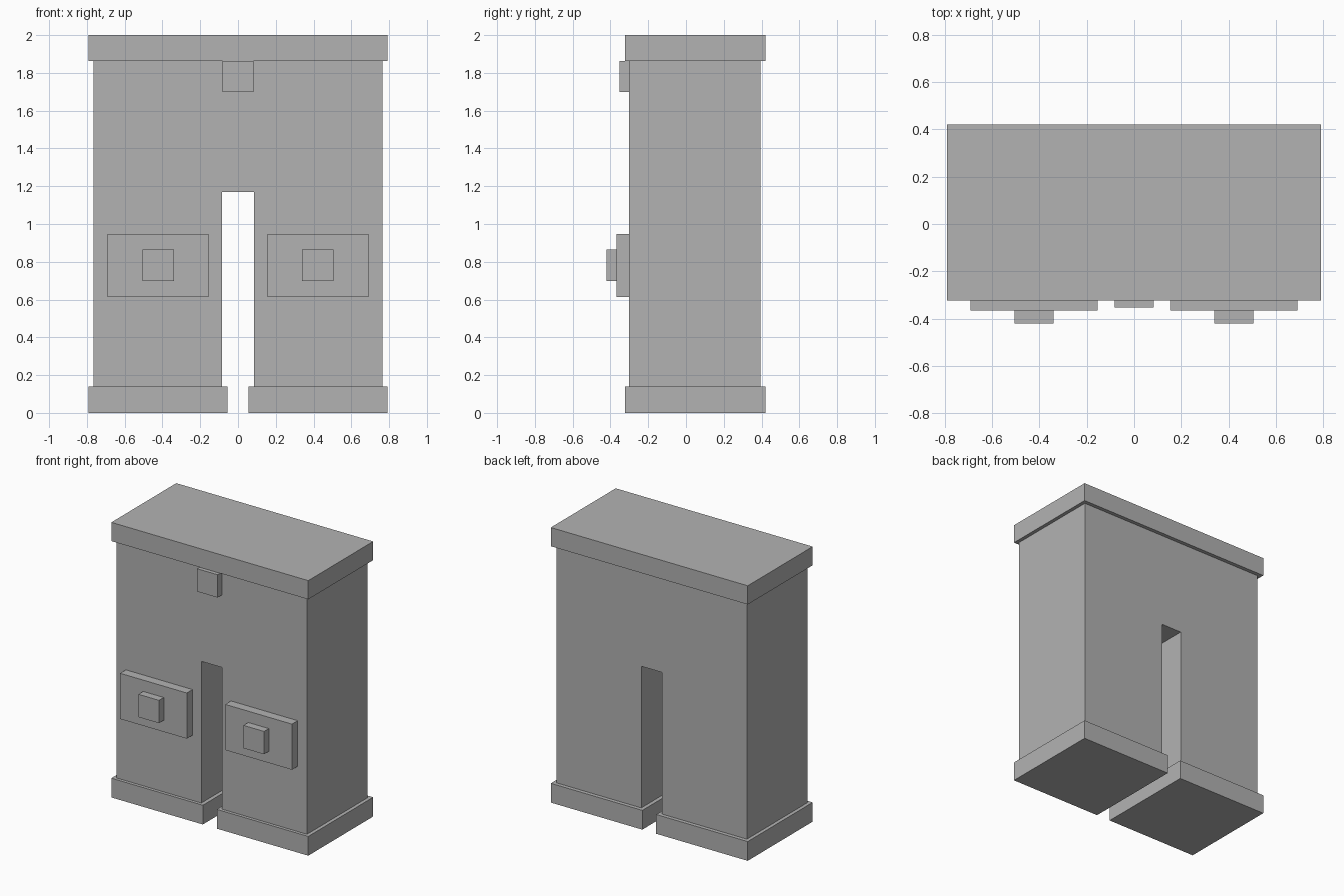
import bpy
import bmesh

if "Cube" in bpy.data.objects:
    bpy.data.objects.remove(bpy.data.objects["Cube"])

grey = bpy.data.materials.new("plain grey")
grey.diffuse_color = (0.448, 0.448, 0.448, 1)
grey.use_nodes = True
grey.node_tree.nodes["Principled BSDF"].inputs["Base Color"].default_value = grey.diffuse_color


def finish(name, bm):
    bmesh.ops.recalc_face_normals(bm, faces=bm.faces)
    mesh = bpy.data.meshes.new(name)
    bm.to_mesh(mesh)
    bm.free()
    mesh.materials.append(grey)
    obj = bpy.data.objects.new(name, mesh)
    bpy.context.collection.objects.link(obj)
    return obj


def extrude_profile(name, points, y0, y1):
    """Extrude an outline in x and z from y0 back to y1."""
    bm = bmesh.new()
    face = bm.faces.new([bm.verts.new((x, y0, z)) for x, z in points])
    result = bmesh.ops.extrude_face_region(bm, geom=[face])
    verts = [v for v in result["geom"] if isinstance(v, bmesh.types.BMVert)]
    bmesh.ops.translate(bm, verts=verts, vec=(0, y1 - y0, 0))
    return finish(name, bm)


def box(name, x, y, z):
    return extrude_profile(
        name, [(x[0], z[0]), (x[1], z[0]), (x[1], z[1]), (x[0], z[1])], *y)


# Body: one block with a slot between the legs
half = [(0.084, 0.14), (0.766, 0.14), (0.766, 1.864)]
slot = (0.084, 1.17)
right = [slot] + half
left = [(-x, z) for x, z in reversed(right)]
extrude_profile("body", right + left, -0.301, 0.394)

# Top slab and centre block beneath its front edge
box("top_slab", (-0.792, 0.792), (-0.324, 0.422), (1.864, 2.0))
box("centre_block", (-0.083, 0.083), (-0.353, -0.301), (1.698, 1.864))

# Feet, front panels and knobs on both sides
for side, s in (("left", -1), ("right", 1)):
    box(side + "_foot", (s * 0.056, s * 0.792), (-0.324, 0.422), (0.0, 0.14))
    box(side + "_panel", (s * 0.155, s * 0.691), (-0.367, -0.301), (0.614, 0.946))
    box(side + "_knob", (s * 0.34, s * 0.505), (-0.422, -0.367), (0.698, 0.864))
